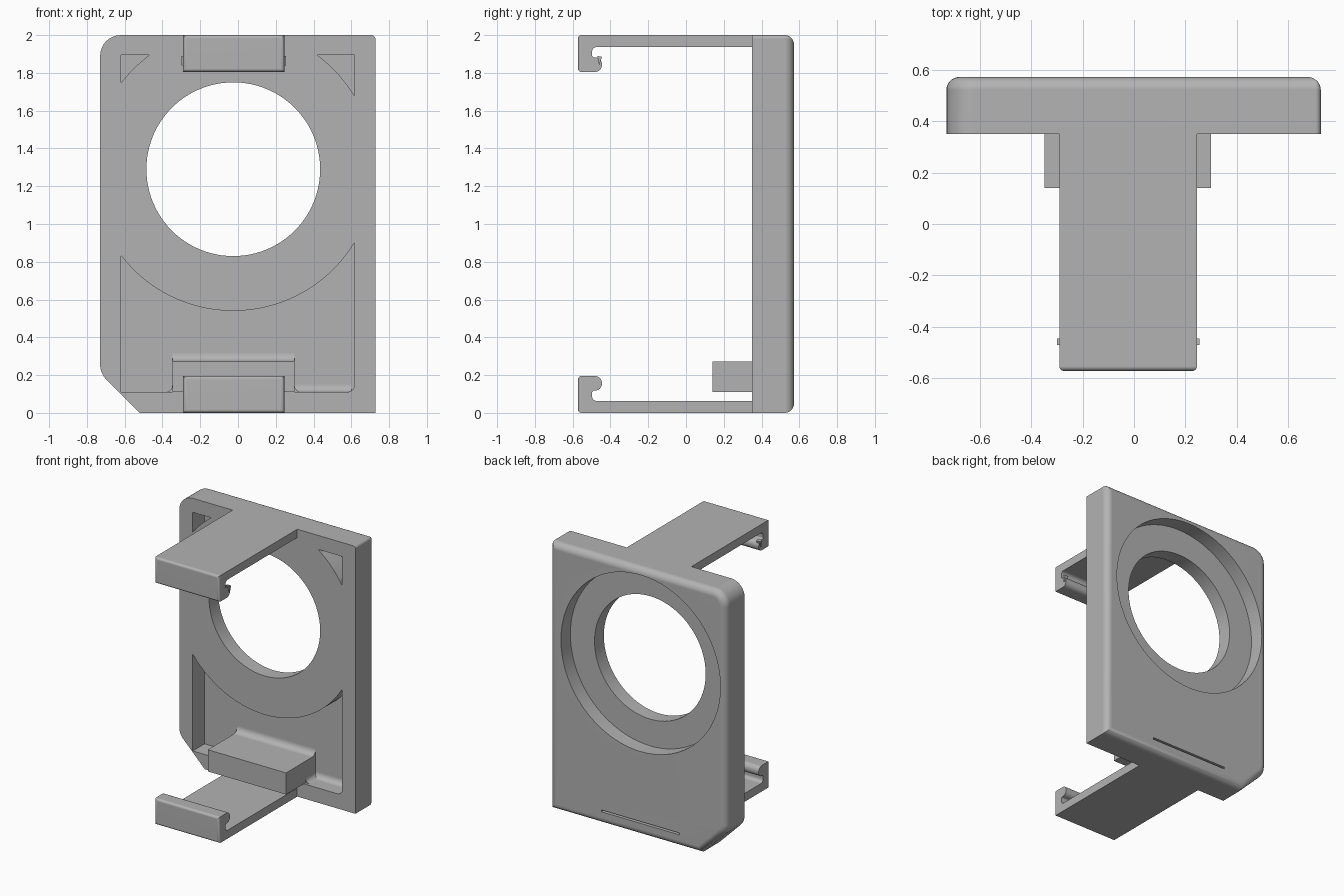
import bpy, bmesh, math
from mathutils import Vector

cube = bpy.data.objects.get("Cube")
if cube:
    bpy.data.objects.remove(cube)

grey = bpy.data.materials.new("plain grey")
grey.use_nodes = True
grey.diffuse_color = (0.45, 0.45, 0.45, 1)
grey.node_tree.nodes["Principled BSDF"].inputs["Base Color"].default_value = grey.diffuse_color

LEFT, RIGHT = -0.29, 0.245       # arm sides
FRONT, BACK, FLOOR = 0.35, 0.572, 0.49
HOLE = Vector((-0.025, 1.29))
parts = []


def rounded(corners, steps=8):
    """Polygon from (u, v, radius) corners, each rounded by an arc."""
    out = []
    for i, (u, v, r) in enumerate(corners):
        p = Vector((u, v))
        if r <= 0:
            out.append(p)
            continue
        a = (Vector(corners[i - 1][:2]) - p).normalized()
        b = (Vector(corners[(i + 1) % len(corners)][:2]) - p).normalized()
        half = a.angle(b) / 2
        centre = p + (a + b).normalized() * r / math.sin(half)
        start = p + a * r / math.tan(half) - centre
        end = p + b * r / math.tan(half) - centre
        sweep = start.angle(end)
        for k in range(steps + 1):
            t = k / steps
            out.append(centre + (start * math.sin((1 - t) * sweep)
                                 + end * math.sin(t * sweep)) / math.sin(sweep))
    return out


def circle(r, n=96):
    return [HOLE + Vector((math.cos(k * math.tau / n), math.sin(k * math.tau / n))) * r
            for k in range(n)]


def loft(name, layers, axis="y", front_bevel=0):
    """Solid through (outline, position) layers along the given axis."""
    bm = bmesh.new()
    rings = []
    for outline, d in layers:
        rings.append([bm.verts.new((u, d, v) if axis == "y" else (d, u, v))
                      for u, v in outline])
    for lo, hi in zip(rings, rings[1:]):
        for i in range(len(lo)):
            bm.faces.new((lo[i - 1], lo[i], hi[i], hi[i - 1]))
    bm.faces.new(rings[0])
    bm.faces.new(rings[-1])
    bmesh.ops.recalc_face_normals(bm, faces=bm.faces)
    if front_bevel:
        y = min(v.co.y for v in bm.verts)
        edges = [e for e in bm.edges if all(v.co.y < y + 1e-4 for v in e.verts)]
        bmesh.ops.bevel(bm, geom=edges, offset=front_bevel, segments=5,
                        profile=0.5, affect="EDGES")
    mesh = bpy.data.meshes.new(name)
    bm.to_mesh(mesh)
    bm.free()
    mesh.materials.append(grey)
    ob = bpy.data.objects.new(name, mesh)
    bpy.context.collection.objects.link(ob)
    parts.append(ob)
    return ob


def box(name, x0, x1, y0, y1, z0, z1):
    return loft(name, [([(x0, z0), (x1, z0), (x1, z1), (x0, z1)], y) for y in (y0, y1)])


def cut(target, cutter):
    """Subtract the cutter and discard it."""
    mod = target.modifiers.new("cut", "BOOLEAN")
    mod.operation, mod.object, mod.solver = "DIFFERENCE", cutter, "EXACT"
    bpy.context.view_layer.update()
    graph = bpy.context.evaluated_depsgraph_get()
    target.data = bpy.data.meshes.new_from_object(target.evaluated_get(graph))
    target.modifiers.clear()
    parts.remove(cutter)
    bpy.data.objects.remove(cutter)


# Back plate with one clipped corner and a rounded rear rim
def plate_outline(d):
    k = d * math.tan(math.pi / 8)
    return rounded([(-0.52 + k, d, 0), (0.727 - d, d, 0),
                    (0.727 - d, 2 - d, max(0.02 - d, 0.001)),
                    (-0.73 + d, 2 - d, 0.11 - d),
                    (-0.73 + d, 0.21 + k, 0.11 - d)])


R = 0.05
layers = [(plate_outline(0), FRONT)]
for i in range(9):
    a = i / 8 * math.pi / 2
    layers.append((plate_outline(R * (1 - math.cos(a))), BACK - R + R * math.sin(a)))
plate = loft("back_plate", layers)

# Front pocket, leaving a solid ring around the opening
pocket_outline = rounded([(-0.62, 0.11, 0), (0.617, 0.11, 0.04),
                          (0.617, 1.895, 0), (-0.62, 1.895, 0)])
pocket = loft("pocket_cutter", [(pocket_outline, 0.2), (pocket_outline, FLOOR)])
cut(pocket, loft("ring_cutter", [(circle(0.75), 0.1), (circle(0.75), 0.6)]))
cut(plate, pocket)

# Round opening, rear counterbore and rear slit
cut(plate, loft("hole_cutter", [(circle(0.46), 0.2), (circle(0.46), 0.7)]))
cut(plate, loft("bore_cutter", [(circle(0.66), 0.46), (circle(0.66), 0.7)]))
cut(plate, box("slit_cutter", -0.345, 0.30, 0.51, 0.7, 0.093, 0.107))

# Ledge block with concave fillets against the pocket floor
box("ledge_block", -0.348, 0.30, 0.14, FLOOR + 0.01, 0.11, 0.272)


def cove(r, u, v, du, dv):
    """Concave corner profile at (u, v) opening toward (du, dv)."""
    arc = [(u + du * r * (1 - math.sin(a)), v + dv * r * (1 - math.cos(a)))
           for a in [k / 8 * math.pi / 2 for k in range(9)]]
    return [(u, v)] + arc


top_cove = cove(0.045, FLOOR, 0.272, -1, 1)
loft("ledge_top_fillet", [(top_cove, -0.348), (top_cove, 0.30)], "x")
low_cove = cove(0.04, FLOOR, 0.11, -1, 1)
loft("pocket_bottom_fillet", [(low_cove, 0.30), (low_cove, 0.60)], "x")
for name, x, s in (("ledge_left_fillet", -0.348, -1), ("ledge_right_fillet", 0.30, 1)):
    corner = cove(0.035, x, 0.11, s, 1)
    loft(name, [(corner, FRONT + 0.02), (corner, FLOOR)])

# Clip arms with beaded hooks, the upper one mirrored
hook = rounded([(0.37, 0, 0), (-0.572, 0, 0), (-0.572, 0.195, 0),
                (-0.445, 0.195, 0.036), (-0.445, 0.118, 0.036),
                (-0.497, 0.118, 0.012), (-0.497, 0.063, 0.025), (0.37, 0.063, 0)])
upper = [(y, 2 - z) for y, z in hook]
for name, outline in (("lower_clip_arm", hook), ("upper_clip_arm", upper)):
    loft(name, [(outline, LEFT), (outline, RIGHT)], "x", 0.018)

# Small nubs beside the upper hook
nub = [(-0.47, 1.89), (-0.445, 1.885), (-0.46, 1.84)]
for name, x, s in (("left_nub", RIGHT, 1), ("right_nub", LEFT, -1)):
    loft(name, [(nub, x - s * 0.02), (nub, x + s * 0.01)], "x")

# Smooth the curves and keep the edges crisp
bpy.ops.object.select_all(action="DESELECT")
for ob in parts:
    ob.select_set(True)
bpy.context.view_layer.objects.active = plate
bpy.ops.object.shade_smooth_by_angle(angle=math.radians(30))
for ob in parts:
    ob.modifiers.new("even_normals", "WEIGHTED_NORMAL").keep_sharp = True
